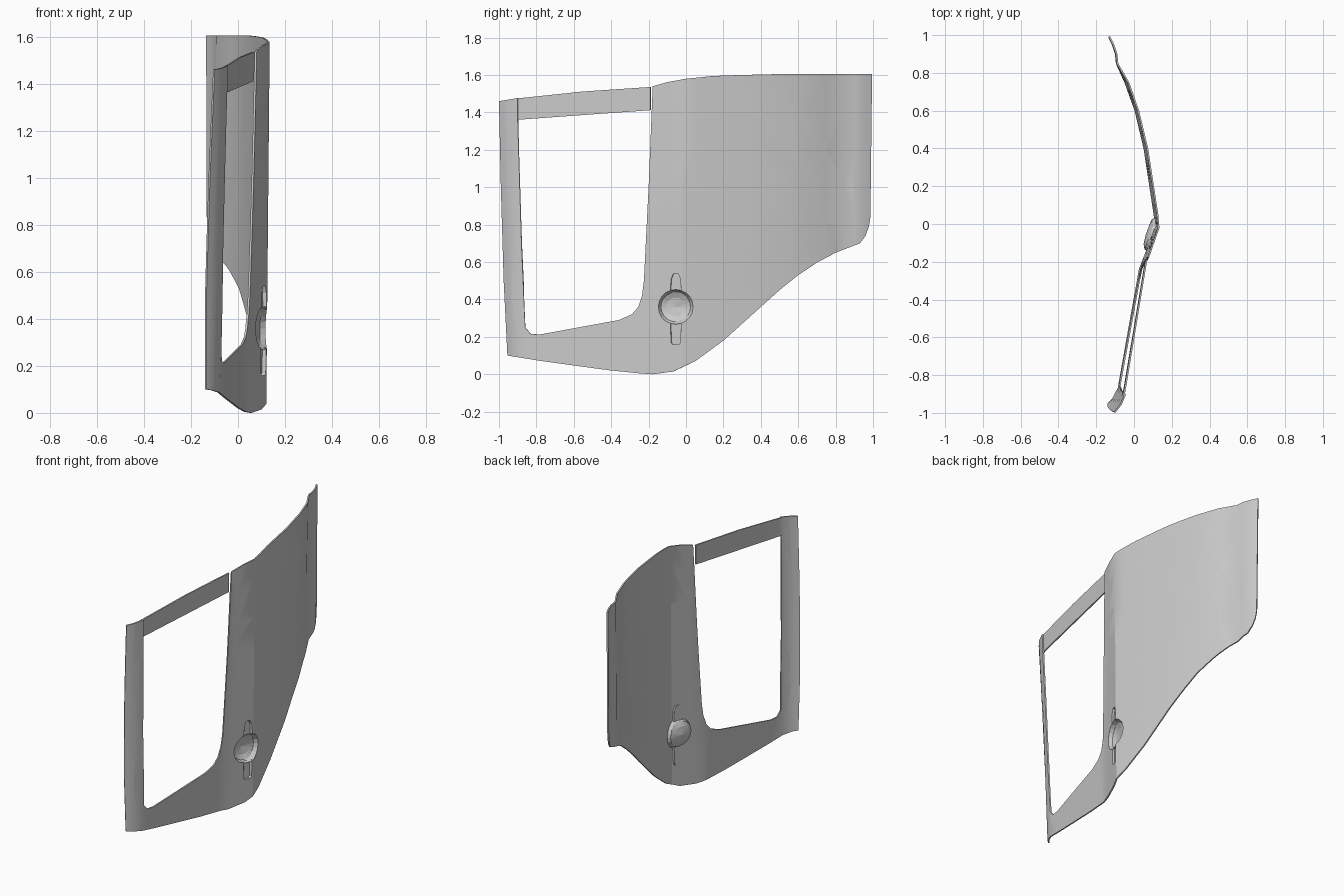
import bpy, bmesh, math
from mathutils import Vector

cube = bpy.data.objects.get("Cube")
if cube:
    bpy.data.objects.remove(cube)

paint = bpy.data.materials.new("light_grey_paint")
paint.use_nodes = True
GREY = (0.6, 0.6, 0.6, 1)
paint.diffuse_color = GREY
paint.node_tree.nodes["Principled BSDF"].inputs["Base Color"].default_value = GREY

# Plan curves of the sheet (y, x) at the foot and at the roof
FOOT = [(-.955, -.14), (-.93, -.112), (-.87, -.08), (-.24, .035), (-.15, .07), (-.02, .12),
        (.05, .112), (.2, .088), (.4, .055), (.6, .005), (.75, -.052), (.85, -.09),
        (.9, -.095), (.95, -.11), (1, -.135)]
ROOF = [(-1, -.09), (-.96, -.06), (-.9, -.037), (-.18, .08), (-.02, .135), (.05, .129),
        (.2, .106), (.4, .075), (.6, .027), (.75, -.025), (.85, -.083),
        (.9, -.088), (.95, -.105), (1, -.13)]
HEIGHT = 1.6


def along(curve, y):
    for (y0, x0), (y1, x1) in zip(curve, curve[1:]):
        if y <= y1:
            break
    return x0 + (x1 - x0) * (y - y0) / (y1 - y0)


def sheet_x(y, z):
    t = z / HEIGHT
    return along(FOOT, y) * (1 - t) + along(ROOF, y) * t


def finish(name, bm, smooth=True, thickness=0.0):
    mesh = bpy.data.meshes.new(name)
    bm.to_mesh(mesh)
    bm.free()
    mesh.materials.append(paint)
    obj = bpy.data.objects.new(name, mesh)
    bpy.context.collection.objects.link(obj)
    bpy.ops.object.select_all(action='DESELECT')
    obj.select_set(True)
    bpy.context.view_layer.objects.active = obj
    if thickness:
        mod = obj.modifiers.new("thickness", 'SOLIDIFY')
        mod.thickness = thickness
        mod.offset = -1
        bpy.ops.object.modifier_apply(modifier=mod.name)
    if smooth:
        bpy.ops.object.shade_smooth_by_angle(angle=math.radians(25))
    return obj


def pressed_sheet(name, loops, inset=0.0, thickness=0.009):
    """Fill flat outlines, slice them at the bends, then press to the plan curves."""
    bm = bmesh.new()
    for loop in loops:
        verts = [bm.verts.new((0, y, z)) for y, z in loop]
        for a, b in zip(verts, verts[1:] + verts[:1]):
            bm.edges.new((a, b))
    bmesh.ops.triangle_fill(bm, use_beauty=True, edges=bm.edges[:], normal=(1, 0, 0))
    cuts = [((0, y, 0), (0, 1, 0)) for y in sorted({p[0] for p in FOOT + ROOF})]
    cuts += [((0, 0, i * .2), (0, 0, 1)) for i in range(1, 8)]
    for co, no in cuts:
        bmesh.ops.bisect_plane(bm, geom=bm.verts[:] + bm.edges[:] + bm.faces[:],
                               dist=1e-5, plane_co=co, plane_no=no)
    for v in bm.verts:
        v.co.x = sheet_x(v.co.y, v.co.z) - inset
    bm.normal_update()
    for f in bm.faces:
        if f.normal.x < 0:
            f.normal_flip()
    return finish(name, bm, thickness=thickness)


# Handle recess outline: a circle with a slot above and below
CY, CZ, R = -.055, .36, .093


def rim(deg):
    a = math.radians(deg)
    return (CY + R * math.cos(a), CZ + R * math.sin(a))


def slot(offsets):
    right = [(CY + dy, CZ + dz) for dy, dz in offsets]
    left = [(CY - dy, CZ + dz) for dy, dz in reversed(offsets)]
    return right + left


upper_slot = slot([(.025, .15), (.012, .18)])
lower_slot = slot([(.025, -.19), (.018, -.2)])
recess = ([rim(d) for d in range(-72, 73, 18)] + upper_slot
          + [rim(d) for d in range(108, 253, 18)] + lower_slot[::-1])

# Main panel: lower edge, rear edge, roof edge, then round the window
outline = [(-.955, .1), (-.78, .072), (-.6, .047), (-.4, .02), (-.25, .005), (-.18, 0),
           (-.07, .015), (.05, .07), (.2, .18), (.3, .27), (.4, .36), (.5, .45), (.6, .53),
           (.7, .597), (.8, .65), (.93, .7), (.96, .74), (.978, .79), (.986, .84), (.995, 1.605),
           (.5, 1.605), (.3, 1.6), (.15, 1.595), (0, 1.58), (-.1, 1.562), (-.178, 1.54),
           (-.2, 1.0), (-.225, .5), (-.235, .42), (-.255, .36), (-.29, .32), (-.36, .29),
           (-.78, .213), (-.83, .215), (-.86, .25), (-.88, .7), (-.9, 1.36), (-.9, 1.477),
           (-1, 1.46), (-.99, 1.0), (-.975, .5)]
pressed_sheet("side_panel", [outline, recess])

# Slightly recessed rail over the window
pressed_sheet("window_header",
              [[(-.91, 1.36), (-.19, 1.412), (-.19, 1.536), (-.55, 1.512), (-.91, 1.474)]],
              inset=.007)

# Bowl behind the handle
bm = bmesh.new()
rings = []
for k in (1, .85, .55):
    ring = []
    for d in range(0, 360, 18):
        y, z = rim(d)
        y, z = CY + (y - CY) * k, CZ + (z - CZ) * k
        ring.append(bm.verts.new((sheet_x(y, z) - .048 * math.sqrt(1 - k * k), y, z)))
    rings.append(ring)
for outer, inner in zip(rings, rings[1:]):
    for i in range(len(outer)):
        j = (i + 1) % len(outer)
        bm.faces.new((outer[i], outer[j], inner[j], inner[i]))
middle = bm.verts.new((sheet_x(CY, CZ) - .048, CY, CZ))
for a, b in zip(rings[-1], rings[-1][1:] + rings[-1][:1]):
    bm.faces.new((a, b, middle))
finish("handle_bowl", bm, smooth=False)


# Shallow slots above and below the bowl, open towards it
def trough(name, points, side):
    bm = bmesh.new()
    mouth = [(CY + dy, CZ + side * .082) for dy in (.028, -.028)]
    path = [mouth[0]] + points + [mouth[1]]
    top = [bm.verts.new((sheet_x(y, z), y, z)) for y, z in path]
    floor = [bm.verts.new(v.co - Vector((.016, 0, 0))) for v in top]
    for i in range(len(path) - 1):
        bm.faces.new((top[i], top[i + 1], floor[i + 1], floor[i]))
    bm.faces.new(floor)
    bmesh.ops.recalc_face_normals(bm, faces=bm.faces[:])
    if bm.faces[:][-1].normal.x < 0:
        bmesh.ops.reverse_faces(bm, faces=bm.faces[:])
    finish(name, bm, smooth=False)


trough("upper_handle_slot", upper_slot, 1)
trough("lower_handle_slot", lower_slot, -1)
